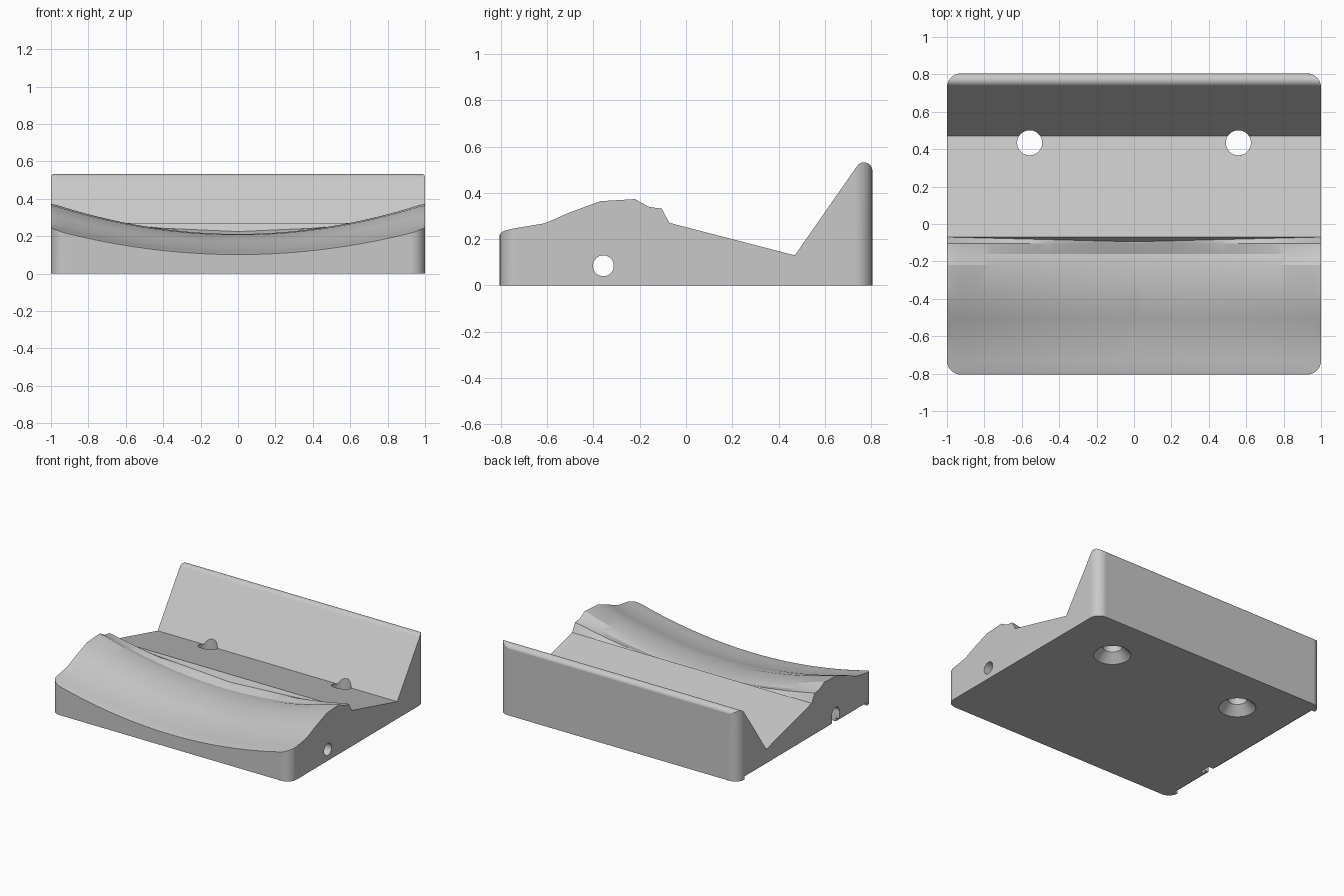
import bpy, bmesh, math
from mathutils import Matrix

if "Cube" in bpy.data.objects:
    bpy.data.objects.remove(bpy.data.objects["Cube"], do_unlink=True)

grey = bpy.data.materials.new("plain grey")
grey.use_nodes = True
grey.diffuse_color = (0.58, 0.58, 0.58, 1)
grey.node_tree.nodes["Principled BSDF"].inputs["Base Color"].default_value = (0.58, 0.58, 0.58, 1)


def make_object(name, bm):
    bmesh.ops.recalc_face_normals(bm, faces=bm.faces)
    mesh = bpy.data.meshes.new(name)
    bm.to_mesh(mesh)
    bm.free()
    mesh.materials.append(grey)
    ob = bpy.data.objects.new(name, mesh)
    bpy.context.collection.objects.link(ob)
    return ob


def cone(name, r1, r2, depth, matrix):
    bm = bmesh.new()
    bmesh.ops.create_cone(bm, cap_ends=True, segments=40, radius1=r1, radius2=r2,
                          depth=depth, matrix=matrix)
    return make_object(name, bm)


def box(name, centre, size):
    bm = bmesh.new()
    bmesh.ops.create_cube(bm, size=1, matrix=Matrix.Translation(centre)
                          @ Matrix.Diagonal((*size, 1)))
    return make_object(name, bm)


def combine(ob, cutter, operation):
    mod = ob.modifiers.new("cut", "BOOLEAN")
    mod.operation = operation
    mod.solver = "EXACT"
    mod.object = cutter
    bpy.context.view_layer.objects.active = ob
    bpy.ops.object.modifier_apply(modifier=mod.name)
    bpy.data.objects.remove(cutter, do_unlink=True)


# Side profile of the front rest: y, z at the sides, and sag at the middle
rest = [(-.82, .232, .135), (-.79, .242, .135), (-.73, .252, .135), (-.61, .272, .14),
        (-.5, .32, .15), (-.37, .368, .16), (-.22, .377, .165), (-.16, .343, .14),
        (-.105, .335, .11)]
# Side profile of the straight trough and the round-topped back wall
trough = [(-.07, .27), (.47, .13), (.735, .51), (.745, .523), (.757, .53), (.77, .532),
          (.783, .529), (.794, .522), (.802, .511), (.806, .497)]
half, steps = 1.02, 40

bm = bmesh.new()
sections = []
for i in range(steps + 1):
    x = -half + 2 * half * i / steps
    bow = max(0, 1 - x * x)
    step = max(.02, 1 - abs(x))
    foot = (-.07 - .025 * step, .27 - .045 * step)
    points = [(-.82, -.03)] + [(y, z - sag * bow) for y, z, sag in rest]
    points += [foot] + trough + [(.806, -.03)]
    sections.append([bm.verts.new((x, y, z)) for y, z in points])
for a, b in zip(sections, sections[1:]):
    for j in range(len(a)):
        k = (j + 1) % len(a)
        bm.faces.new((a[j], a[k], b[k], b[j]))
bm.faces.new(sections[0])
bm.faces.new(sections[-1])
bmesh.ops.triangulate(bm, faces=bm.faces)
body = make_object("stand_body", bm)

# Footprint with rounded upright corners
radius, hx, hy = 0.075, 1.0, 0.805
outline = []
for q, (sx, sy) in enumerate([(1, 1), (-1, 1), (-1, -1), (1, -1)]):
    for s in range(9):
        t = math.pi / 2 * (q + s / 8)
        outline.append((sx * (hx - radius) + radius * math.cos(t),
                        sy * (hy - radius) + radius * math.sin(t), 0))
bm = bmesh.new()
base = bm.faces.new([bm.verts.new(p) for p in outline])
ext = bmesh.ops.extrude_face_region(bm, geom=[base])
bmesh.ops.translate(bm, vec=(0, 0, 0.8),
                    verts=[v for v in ext["geom"] if isinstance(v, bmesh.types.BMVert)])
combine(body, make_object("footprint", bm), "INTERSECT")

# Cross hole running side to side
combine(body, cone("cross_hole", .045, .045, 2.4,
                   Matrix.Translation((0, -.357, .085)) @ Matrix.Rotation(math.pi / 2, 4, "Y")),
        "DIFFERENCE")

# Screw holes, countersunk underneath
for side in (-1, 1):
    combine(body, cone("screw_hole", .067, .067, 1.4,
                       Matrix.Translation((side * .558, .434, .4))), "DIFFERENCE")
    combine(body, cone("countersink", .142, .065, .08,
                       Matrix.Translation((side * .558, .434, .025))), "DIFFERENCE")

# Shallow slot under the right edge, and the cross hole's open mouth there
combine(body, box("edge_slot", (-1.02, 0, -.04), (.1, 1.46, .13)), "DIFFERENCE")
combine(body, box("hole_mouth", (-1.02, -.357, .01), (.18, .088, .15)), "DIFFERENCE")

# Smooth the curved surfaces, keep the edges crisp and the flats flat
bpy.ops.object.select_all(action="DESELECT")
body.select_set(True)
bpy.context.view_layer.objects.active = body
bpy.ops.object.shade_smooth_by_angle(angle=math.radians(25))
weighted = body.modifiers.new("flat normals", "WEIGHTED_NORMAL")
weighted.keep_sharp = True
